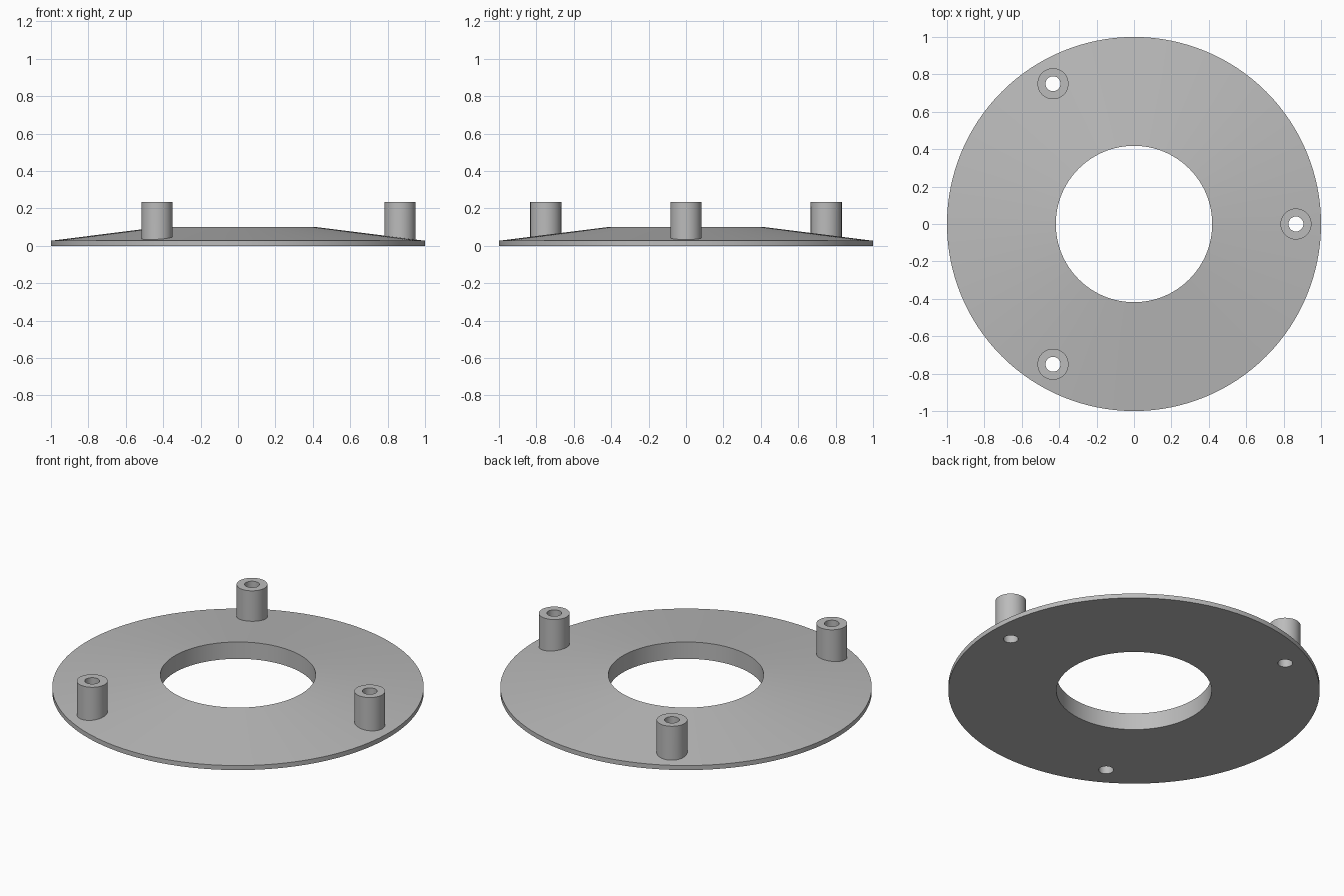
import bpy, bmesh, math
from mathutils import Matrix

cube = bpy.data.objects.get("Cube")
if cube:
    bpy.data.objects.remove(cube, do_unlink=True)

PLATE_R, BORE_R = 1.0, 0.418
RIM_H, HUB_H = 0.027, 0.1
POST_R, HOLE_R, POST_TOP = 0.083, 0.04, 0.235
POST_DIST = 0.866

grey = bpy.data.materials.new("grey_plastic")
grey.use_nodes = True
colour = (0.5, 0.5, 0.5, 1)
grey.diffuse_color = colour
grey.node_tree.nodes["Principled BSDF"].inputs["Base Color"].default_value = colour


def add_object(name, bm):
    bmesh.ops.recalc_face_normals(bm, faces=bm.faces[:])
    mesh = bpy.data.meshes.new(name)
    bm.to_mesh(mesh)
    bm.free()
    mesh.materials.append(grey)
    obj = bpy.data.objects.new(name, mesh)
    bpy.context.collection.objects.link(obj)
    return obj


def lathe(name, profile, sides):
    """Spin a closed (radius, height) profile around z."""
    bm = bmesh.new()
    rings = [[bm.verts.new((r * math.cos(a), r * math.sin(a), z)) for r, z in profile]
             for a in (math.tau * i / sides for i in range(sides))]
    for i, ring in enumerate(rings):
        after = rings[(i + 1) % sides]
        for j in range(len(profile)):
            k = (j + 1) % len(profile)
            bm.faces.new((ring[j], after[j], after[k], ring[k]))
    return add_object(name, bm)


def three_cylinders(name, radius, bottom, top, sides=48):
    """Three upright cylinders evenly spaced around the plate."""
    bm = bmesh.new()
    for i in range(3):
        place = (Matrix.Rotation(math.tau * i / 3, 4, "Z")
                 @ Matrix.Translation((POST_DIST, 0, (bottom + top) / 2)))
        bmesh.ops.create_cone(bm, cap_ends=True, segments=sides, radius1=radius,
                              radius2=radius, depth=top - bottom, matrix=place)
    return add_object(name, bm)


# Tapered ring plate
plate = lathe("mounting_plate",
              [(BORE_R, 0), (PLATE_R, 0), (PLATE_R, RIM_H), (BORE_R, HUB_H)], 128)

# Standoff posts, then screw holes through posts and plate
posts = three_cylinders("standoff_posts", POST_R, 0.012, POST_TOP)
holes = three_cylinders("screw_holes", HOLE_R, -0.1, POST_TOP + 0.1)

bpy.ops.object.select_all(action="DESELECT")
bpy.context.view_layer.objects.active = plate
plate.select_set(True)
for tool, operation in ((posts, "UNION"), (holes, "DIFFERENCE")):
    mod = plate.modifiers.new(tool.name, "BOOLEAN")
    mod.operation, mod.solver, mod.object = operation, "EXACT", tool
    tool.hide_render = True
    bpy.ops.object.modifier_apply(modifier=mod.name)
    bpy.data.objects.remove(tool, do_unlink=True)

bpy.ops.object.shade_smooth_by_angle(angle=math.radians(30))
